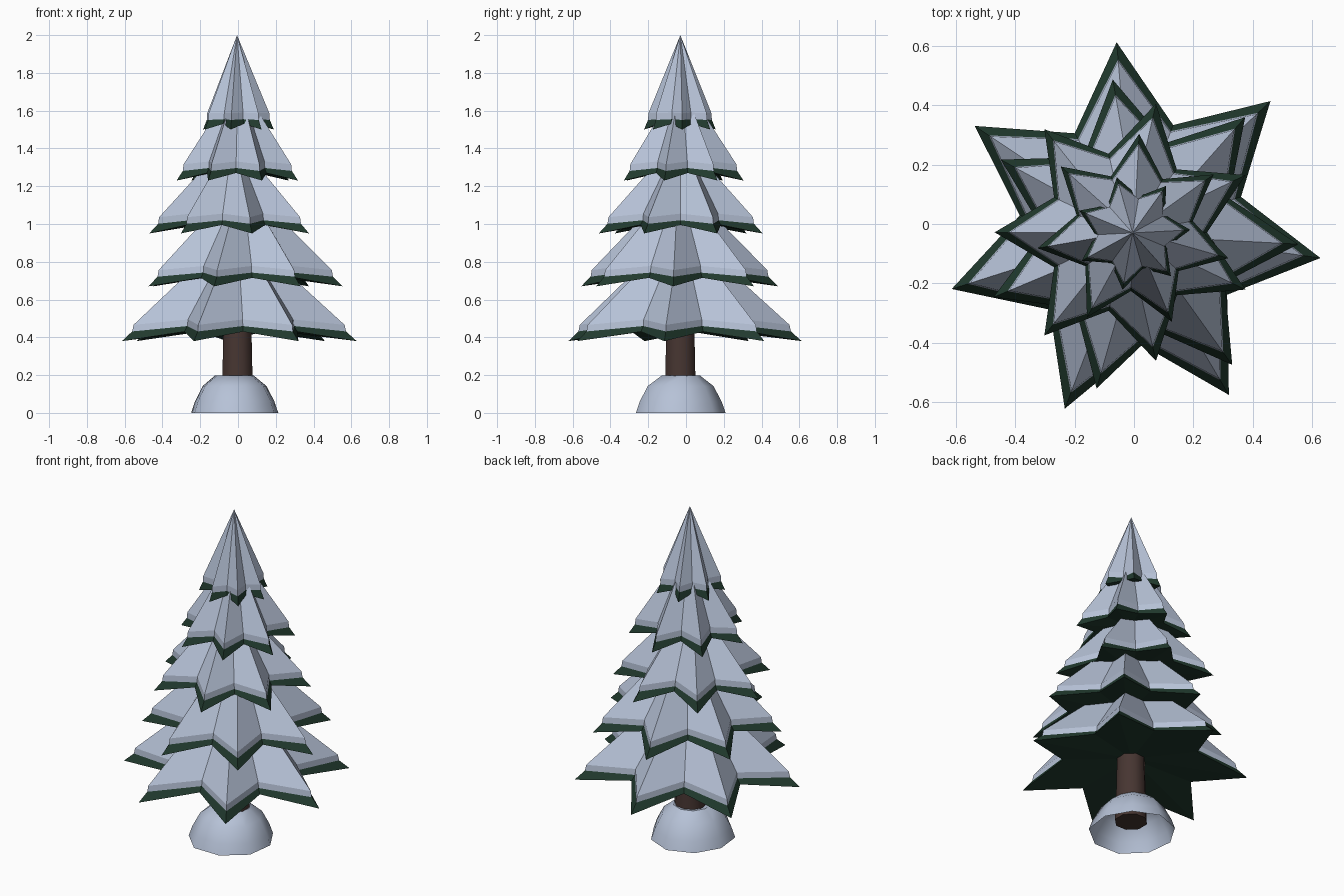
import bpy, math, random

if "Cube" in bpy.data.objects:
    bpy.data.objects.remove(bpy.data.objects["Cube"])

random.seed(4)


def material(name, colour):
    m = bpy.data.materials.new(name)
    m.diffuse_color = (*colour, 1)
    m.use_nodes = True
    m.node_tree.nodes["Principled BSDF"].inputs["Base Color"].default_value = m.diffuse_color
    return m


SNOW = material("snow", (0.47, 0.54, 0.68))
GREEN = material("dark_green", (0.015, 0.042, 0.027))
BROWN = material("bark_brown", (0.062, 0.036, 0.031))


def add_mesh(name, verts, faces, mat, smooth=False):
    me = bpy.data.meshes.new(name)
    me.from_pydata(verts, [], faces)
    me.materials.append(mat)
    ob = bpy.data.objects.new(name, me)
    bpy.context.collection.objects.link(ob)
    if smooth:
        bpy.ops.object.select_all(action='DESELECT')
        ob.select_set(True)
        bpy.context.view_layer.objects.active = ob
        bpy.ops.object.shade_smooth_by_angle(angle=math.radians(50))
    return ob


def star(cx, cy, r_tip, r_valley, z_tip, z_valley, angle):
    """Ring of seven tips alternating with seven valleys, counter-clockwise."""
    ring = []
    for i in range(14):
        a = math.radians(angle) + i * math.pi / 7
        r, z = (r_tip, z_tip) if i % 2 == 0 else (r_valley, z_valley)
        ring.append((cx + r * math.cos(a), cy + r * math.sin(a), z))
    return ring


def bridge(a, b, n):
    """Quads between two rings starting at vertex a (lower) and b (upper)."""
    return [(a + i, a + (i + 1) % n, b + (i + 1) % n, b + i) for i in range(n)]


def tier(number, cx, cy, r, valley, z, rise, apex, angle):
    rv, zv = r * valley, z + rise
    # green bough layer: star edge, pointed top and shallow underside
    ring = star(cx, cy, r, rv, z, zv, angle)
    verts = ring + [(cx, cy, apex), (cx, cy, zv + 0.03)]
    faces = [(i, (i + 1) % 14, 14) for i in range(14)]
    faces += [((i + 1) % 14, i, 15) for i in range(14)]
    add_mesh(f"bough_{number}", verts, faces, GREEN)
    # snow layer: thin lip resting on the boughs, then facets up to a point
    t, tv, lip = 0.05 / (apex - z), 0.055, 0.036
    rt, rw = r * (1 - t), rv * (1 - tv)
    zt, zw = z + 0.05, zv + tv * (apex - zv)
    verts = star(cx, cy, rt, rw, zt - 0.005, zw - 0.005, angle)
    verts += star(cx, cy, rt * 0.985, rw * 0.985, zt + lip, zw + lip, angle)
    verts.append((cx, cy, apex + lip))
    faces = bridge(0, 14, 14)
    faces += [(14 + i, 14 + (i + 1) % 14, 28) for i in range(14)]
    add_mesh(f"snow_layer_{number}", verts, faces, SNOW)


# tiers: centre x, centre y, tip radius, valley ratio, tip z, valley rise, apex z, angle
tiers = [
    (-0.005, -0.025, 0.640, 0.60, 0.38, 0.050, 0.95, 94.8),
    (0.020, -0.040, 0.535, 0.61, 0.67, 0.045, 1.20, -3.0),
    (-0.025, -0.028, 0.445, 0.61, 0.95, 0.045, 1.43, 180.0),
    (0.000, -0.025, 0.330, 0.61, 1.23, 0.040, 1.73, 87.0),
    (-0.005, -0.030, 0.195, 0.64, 1.50, 0.030, 1.964, 3.0),
]
for n, args in enumerate(tiers, 1):
    tier(n, *args)


# trunk: tapered octagonal post
def ring8(r, z, cx=-0.003, cy=-0.03):
    return [(cx + r * math.cos((i + 0.5) * math.pi / 4),
             cy + r * math.sin((i + 0.5) * math.pi / 4), z) for i in range(8)]


verts = ring8(0.092, 0.06) + ring8(0.086, 0.2) + ring8(0.078, 0.55)
faces = bridge(0, 8, 8) + bridge(8, 16, 8) + [tuple(range(7, -1, -1)), tuple(range(16, 24))]
add_mesh("trunk", verts, faces, BROWN, True)

# snow mound: slightly irregular open dome around the trunk foot
wobble = [random.uniform(0.95, 1.04) for _ in range(9)]
verts = []
for r, z in [(0.243, 0), (0.222, 0.06), (0.178, 0.142), (0.105, 0.197), (0.078, 0.192)]:
    for i in range(9):
        a = i * math.tau / 9 + 0.15
        k = wobble[i] if r > 0.12 else 1
        verts.append((-0.02 + r * k * math.cos(a), -0.03 + r * k * math.sin(a), z))
faces = [f for k in range(4) for f in bridge(9 * k, 9 * k + 9, 9)]
add_mesh("snow_mound", verts, faces, SNOW, True)
